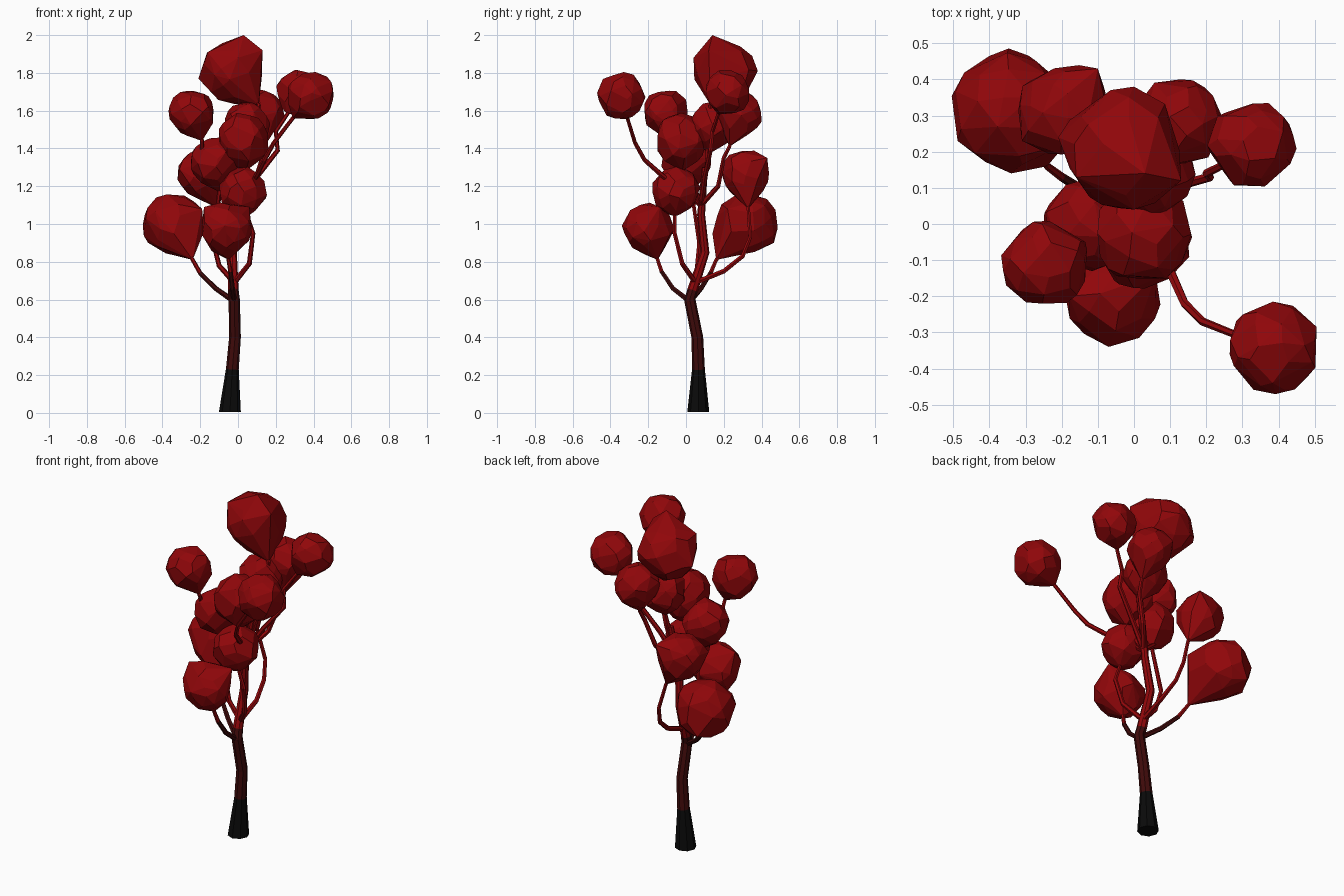
import bpy, bmesh, math, random
from mathutils import Vector

random.seed(11)
cube = bpy.data.objects.get("Cube")
if cube:
    bpy.data.objects.remove(cube)


def material(name, rgb):
    m = bpy.data.materials.new(name)
    m.use_nodes = True
    m.diffuse_color = (*rgb, 1)
    bsdf = next(n for n in m.node_tree.nodes if n.type == 'BSDF_PRINCIPLED')
    bsdf.inputs["Base Color"].default_value = (*rgb, 1)
    bsdf.inputs["Roughness"].default_value = 0.9
    return m


RED = material("leaf red", (0.28, 0.002, 0.003))
BLACK = material("charred black", (0.003, 0.003, 0.003))
BARK = material("dark red bark", (0.05, 0.003, 0.003))


def finish(bm, name, mats):
    bmesh.ops.recalc_face_normals(bm, faces=bm.faces)
    mesh = bpy.data.meshes.new(name)
    bm.to_mesh(mesh)
    bm.free()
    for m in mats:
        mesh.materials.append(m)
    ob = bpy.data.objects.new(name, mesh)
    bpy.context.collection.objects.link(ob)


def tube(name, path, radii, sides, bark_top):
    """Tapered faceted tube along a path, coloured by height."""
    bm = bmesh.new()
    pts = [Vector(p) for p in path]
    up = Vector((0, 0, 1))
    rings = []
    for i, p in enumerate(pts):
        t = pts[min(i + 1, len(pts) - 1)] - pts[max(i - 1, 0)]
        if p.z < 0.1:
            t = up
        q = up.rotation_difference(t.normalized())
        ring = []
        for k in range(sides):
            a = math.tau * k / sides
            ring.append(bm.verts.new(p + q @ Vector((math.cos(a), math.sin(a), 0)) * radii[i]))
        rings.append(ring)
    for lo, hi in zip(rings, rings[1:]):
        for k in range(sides):
            n = (k + 1) % sides
            bm.faces.new((lo[k], lo[n], hi[n], hi[k]))
    bm.faces.new(rings[0])
    bm.faces.new(rings[-1])
    for f in bm.faces:
        z = f.calc_center_median().z
        f.material_index = 0 if z < 0.23 else 1 if z < bark_top else 2
    finish(bm, name, (BLACK, BARK, RED))


def leaf_clump(name, centre, radius, corners):
    """Irregular faceted hull drawn out to its branch tip and other corners."""
    bm = bmesh.new()
    count = 46
    golden_angle = math.pi * (3 - math.sqrt(5))
    spin = random.uniform(0, math.tau)
    for i in range(count):
        z = 1 - 2 * (i + 0.5) / count
        a = spin + i * golden_angle + random.uniform(-0.3, 0.3)
        r = math.sqrt(1 - z * z)
        k = radius * random.uniform(0.95, 1.06)
        bm.verts.new(centre + Vector((r * math.cos(a), r * math.sin(a), z)) * k)
    for corner in corners:
        bm.verts.new(corner)
    hull = bmesh.ops.convex_hull(bm, input=bm.verts)
    loose = {g for g in hull["geom_interior"] if isinstance(g, bmesh.types.BMVert)}
    bmesh.ops.delete(bm, geom=list(loose), context='VERTS')
    # merge nearly coplanar triangles into broader facets
    bmesh.ops.dissolve_limit(bm, angle_limit=math.radians(9), verts=bm.verts, edges=bm.edges)
    finish(bm, name, (RED,))


# Trunk with flared foot
tube("trunk",
     [(-.043, .065, .005), (-.03, .066, .23), (-.016, .06, .4), (-.02, .02, .6),
      (-.025, .035, .65), (-.03, .1, .85), (-.01, .08, 1.05), (.03, .1, 1.3)],
     [.058, .034, .031, .03, .028, .024, .021, .016], 8, 0.65)

# Forks on the trunk where each level of branches starts
forks = {"low": (-.02, .02, .59), "mid": (-.02, .05, .69), "high": (0, .08, 1.1)}

# Branch paths from the fork to the tip of their leaf clump
branches = {
    "front_low": [(-.03, -.07, .66), (-.04, -.13, .75), (-.05, -.15, .81)],
    "back_low": [(-.12, .08, .66), (-.2, .13, .74), (-.24, .16, .81)],
    "front_mid": [(.06, -.02, .79), (.08, -.06, .95), (.05, -.06, 1.04)],
    "back_mid": [(-.02, .2, .75), (-.04, .3, .83), (-.06, .34, .93), (-.1, .33, 1.08)],
    "right_mid": [(-.1, .06, .78), (-.13, .07, .9), (-.1, .03, 1.17)],
    "right_high": [(-.12, .03, 1.2), (-.19, -.05, 1.35), (-.19, -.09, 1.44)],
    "left_high": [(.1, .1, 1.25), (.21, .13, 1.39), (.2, .14, 1.49), (.26, .17, 1.58)],
    "front_left_high": [(.1, -.13, 1.26), (.14, -.22, 1.34), (.19, -.27, 1.43), (.29, -.31, 1.56)],
    "back_high": [(.08, .17, 1.2), (.13, .2, 1.35), (.14, .23, 1.41)],
    "front_high": [(.06, .04, 1.2), (.04, -.02, 1.28)],
    "inner_high": [(.03, .1, 1.25), (.05, .12, 1.37)],
    "crown_high": [(.05, .11, 1.3), (.11, .13, 1.63)],
}

# Leaf clump centres and radii
clumps = {
    "front_low": ((-.065, -.2, .975), .134),
    "back_low": ((-.35, .32, 1.005), .16),
    "front_mid": ((.025, -.055, 1.175), .127),
    "back_mid": ((-.195, .315, 1.265), .128),
    "right_mid": ((-.125, 0, 1.33), .13),
    "right_high": ((-.245, -.107, 1.59), .122),
    "left_high": ((.325, .22, 1.695), .12),
    "front_left_high": ((.388, -.343, 1.68), .127),
    "back_high": ((.12, .28, 1.59), .124),
    "front_high": ((.025, -.025, 1.445), .141),
    "inner_high": ((.045, .145, 1.525), .123),
    "crown_high": ((-.03, .205, 1.805), .163),
}

# Extra corners of the more angular clumps
corners = {
    "front_low": [(-.18, -.2, 1.09), (.06, -.14, 1.09), (-.07, -.34, .99)],
    "back_low": [(-.4, .465, .9), (-.19, .22, 1.08), (-.18, .24, .96), (-.34, .14, .95), (-.42, .25, .88)],
    "back_mid": [(-.1, .43, 1.35), (-.31, .23, 1.29)],
    "crown_high": [(.03, .14, 2), (.13, .12, 1.92), (-.21, .24, 1.77), (-.16, .13, 1.91),
                   (0, .04, 1.88), (0, .38, 1.81)],
}

for label, (centre, radius) in clumps.items():
    centre = Vector(centre)
    route = branches[label]
    tip = Vector(route[-1])
    path = [forks[label.split("_")[-1]], *route, tip.lerp(centre, 0.5)]
    radii = [.015 - .006 * i / (len(path) - 1) for i in range(len(path))]
    tube(label + "_branch", path, radii, 6, 0.72 if label.endswith("low") else 0.65)
    leaf_clump(label + "_leaves", centre, radius, [tip, *corners.get(label, [])])
